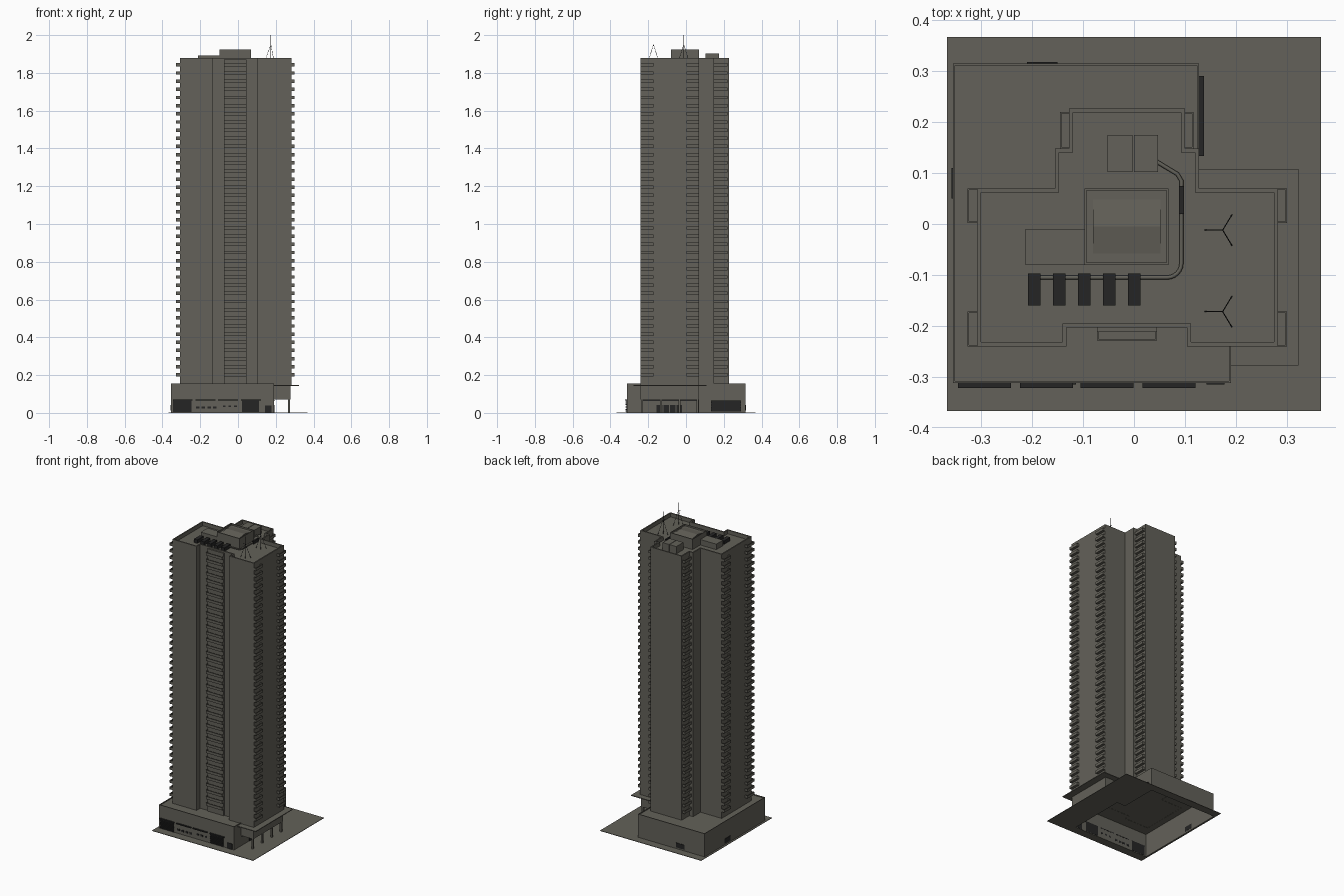
import bpy, bmesh, math
from mathutils import Vector

if "Cube" in bpy.data.objects:
    bpy.data.objects.remove(bpy.data.objects["Cube"])


def material(name, rgb):
    m = bpy.data.materials.new(name)
    m.diffuse_color = (*rgb, 1)
    m.use_nodes = True
    m.node_tree.nodes["Principled BSDF"].inputs["Base Color"].default_value = m.diffuse_color
    return m


CONCRETE = material("warm grey concrete", (0.125, 0.12, 0.1))
DARK = material("charcoal metal", (0.018, 0.018, 0.018))


def finish(name, bm, mat):
    me = bpy.data.meshes.new(name)
    bm.to_mesh(me)
    bm.free()
    me.materials.append(mat)
    ob = bpy.data.objects.new(name, me)
    bpy.context.collection.objects.link(ob)
    return ob


def boxes(name, items, mat=CONCRETE):
    """One object from boxes given as (x0, x1, y0, y1, z0, z1)."""
    bm = bmesh.new()
    for x0, x1, y0, y1, z0, z1 in items:
        vs = bmesh.ops.create_cube(bm, size=1)["verts"]
        for v in vs:
            v.co = Vector((x0 + (v.co.x + .5) * (x1 - x0),
                           y0 + (v.co.y + .5) * (y1 - y0),
                           z0 + (v.co.z + .5) * (z1 - z0)))
    return finish(name, bm, mat)


def walled_block(name, outline, z0, z1, rim, depth):
    """Open-bottomed prism with a parapet around a sunken flat roof."""
    bm = bmesh.new()
    f = bm.faces.new([bm.verts.new((x, y, z0)) for x, y in outline])
    f.normal_update()
    ext = bmesh.ops.extrude_face_region(bm, geom=[f])["geom"]
    top = [g for g in ext if isinstance(g, bmesh.types.BMFace)][0]
    bmesh.ops.translate(bm, verts=list(top.verts), vec=(0, 0, z1 - z0))
    low = [g for g in bm.faces if all(abs(v.co.z - z0) < 1e-6 for v in g.verts)]
    if low:
        bmesh.ops.delete(bm, geom=low, context="FACES_ONLY")
    bmesh.ops.recalc_face_normals(bm, faces=bm.faces)
    top = max(bm.faces, key=lambda g: g.calc_center_median().z)
    if top.normal.z < 0:
        bmesh.ops.reverse_faces(bm, faces=bm.faces)
    bmesh.ops.inset_region(bm, faces=[top], thickness=rim, use_even_offset=True)
    roof = bmesh.ops.extrude_discrete_faces(bm, faces=[top])["faces"][0]
    bmesh.ops.translate(bm, verts=list(roof.verts), vec=(0, 0, -depth))
    return finish(name, bm, CONCRETE)


def rods(name, segs, r, mat, sides=6):
    """Straight thin rods between pairs of points."""
    cu = bpy.data.curves.new(name, "CURVE")
    cu.dimensions = "3D"
    cu.bevel_depth = r
    cu.bevel_resolution = 1
    cu.use_fill_caps = True
    for pts in segs:
        sp = cu.splines.new("POLY")
        sp.points.add(len(pts) - 1)
        for p, q in zip(sp.points, pts):
            p.co = (*q, 1)
    cu.materials.append(mat)
    ob = bpy.data.objects.new(name, cu)
    bpy.context.collection.objects.link(ob)
    return ob


# Pavement around the open podium footprint
E = 0.367
boxes("pavement", [(-E, E, -E, -.312, 0, .003), (-E, E, .315, E, 0, .003),
                   (-E, -.355, -.312, .315, 0, .003),
                   (.19, E, -.312, .07, 0, .003), (.128, E, .07, .315, 0, .003)])

# Podium and entrance overhang
walled_block("podium", [(-.355, -.312), (.19, -.312), (.19, .07), (.128, .07),
                        (.128, .315), (-.355, .315)], 0, .155, .004, .006)
boxes("entrance_overhang", [(.19, .279, -.24, .07, .07, .155)])
boxes("entrance_canopy", [(.19, .323, -.278, .108, .143, .148),
                          (.128, .19, .07, .108, .143, .148)])
boxes("entrance_columns", [(.264, .275, y, y + .011, 0, .07)
                           for y in (-.238, -.138, -.04, .055)])

# Tower shaft with stepped plan
walled_block("tower", [(-.308, -.24), (-.132, -.24), (-.132, -.203), (.104, -.203),
                       (.104, -.24), (.283, -.24), (.283, .07), (.128, .07),
                       (.128, .148), (.1, .148), (.1, .227), (-.128, .227),
                       (-.128, .148), (-.155, .148), (-.155, .07), (-.308, .07)],
             .148, 1.88, .008, .025)
boxes("front_bay", [(-.073, .045, -.212, -.203, .15, 1.87)])

# Balconies: a slab with a thin parapet on the open sides, on every floor
FLOORS, Z0, STEP = 39, .192, .0432


def balcony_stack(name, x0, x1, y0, y1, out):
    t, items = .003, []
    for i in range(FLOORS):
        z = Z0 + i * STEP
        items.append((x0, x1, y0, y1, z, z + .004))
        rz = (z + .004, z + .018)
        if out == "y":
            items += [(x0, x1, y0, y0 + t, *rz), (x0, x0 + t, y0 + t, y1, *rz),
                      (x1 - t, x1, y0 + t, y1, *rz)]
        else:
            a, b = (x0, x0 + t) if out == "-x" else (x1 - t, x1)
            items += [(a, b, y0, y1, *rz), (x0, x1, y0, y0 + t, *rz),
                      (x0, x1, y1 - t, y1, *rz)]
    boxes(name, items)


for tag, ya, yb in (("front", -.24, -.172), ("rear", .002, .07)):
    balcony_stack("left_" + tag + "_balconies", -.327, -.308, ya, yb, "-x")
    balcony_stack("right_" + tag + "_balconies", .283, .3, ya, yb, "x")
balcony_stack("back_left_balconies", -.145, -.128, .148, .22, "-x")
balcony_stack("back_right_balconies", .1, .117, .148, .22, "x")
balcony_stack("front_balconies", -.073, .045, -.229, -.212, "y")

# Roof plant room with a low ridged roof inside its parapet
R = 1.855
walled_block("plant_room", [(-.097, -.08), (.068, -.08), (.068, .07), (-.097, .07)],
             R, 1.923, .004, .01)
bm = bmesh.new()
prof = [(-.065, 1.912), (.055, 1.912), (-.005, 1.921)]
ends = [[bm.verts.new((x, y, z)) for y, z in prof] for x in (-.08, .052)]
bm.faces.new(ends[0][::-1])
bm.faces.new(ends[1])
for i in range(3):
    j = (i + 1) % 3
    bm.faces.new((ends[0][i], ends[0][j], ends[1][j], ends[1][i]))
bmesh.ops.recalc_face_normals(bm, faces=bm.faces)
finish("plant_room_ridge_roof", bm, CONCRETE)
boxes("stair_housing", [(-.213, -.097, -.08, -.01, R, 1.891)])
boxes("water_tanks", [(-.052, -.003, .102, .175, R, 1.903),
                      (.0, .047, .102, .175, R, 1.903)])

# Cooling units and their pipework
boxes("cooling_units", [(-.208 + i * .049, -.183 + i * .049, -.16, -.097, R, 1.878)
                        for i in range(5)], DARK)
bend = [(.065 + .028 * math.sin(a), -.077 - .028 * math.cos(a), 1.865)
        for a in [math.pi / 2 * k / 6 for k in range(7)]]
rods("roof_pipe", [[(-.195, -.105, 1.865)] + bend +
                   [(.093, .085, 1.865), (.085, .098, 1.865), (.045, .122, 1.865)]],
     .004, CONCRETE)
boxes("pipe_silencer", [(.088, .098, .02, .075, R, 1.875)], DARK)

# Roof antennas with braces and cross arms
segs = []
for y in (-.172, -.012):
    segs.append([(.174, y, R), (.174, y, 2.0)])
    segs.append([(.157, y, 1.95), (.176, y, 1.95)])
    for dx, dy in ((-.035, 0), (.018, .03), (.018, -.03)):
        segs.append([(.174, y, 1.95), (.174 + dx, y + dy, R)])
rods("antennas", segs, .001, DARK)

# Shutters: backing plate plus horizontal slats
front, side = [], []
for x0, x1 in ((-.343, -.245), (.02, .112)):
    front.append((x0, x1, -.315, -.311, .004, .066))
    front += [(x0, x1, -.319, -.315, .008 + k * .0085, .012 + k * .0085) for k in range(7)]
boxes("front_shutters", front, DARK)
side.append((.127, .132, .133, .29, .008, .064))
side += [(.132, .137, .133, .29, .01 + k * .0085, .014 + k * .0085) for k in range(7)]
boxes("side_shutter", side, DARK)

# Awnings over the front shop bays
boxes("front_awnings", [(x, x + .104, -.322, -.311, .066, .071)
                        for x in (-.345, -.224, -.105, .017)], DARK)

# Shop front bars, service doors and lobby doors
boxes("shop_front_bars", [(-.222 + k * .03, -.204 + k * .03, -.315, -.311, .022, .034)
                          for k in range(4)] +
      [(-.08 + k * .03, -.066 + k * .03, -.315, -.311, .03, .04) for k in range(3)], DARK)
boxes("service_doors", [(.142, .178, -.315, -.311, .003, .04),
                        (-.358, -.354, .05, .11, .012, .042),
                        (-.21, -.15, .314, .318, .012, .042)], DARK)
boxes("lobby_doors", [(.189, .193, -.155 + k * .035, -.125 + k * .035, .003, .042)
                      for k in range(4)] + [(.189, .194, -.235, .065, .062, .067)], DARK)
